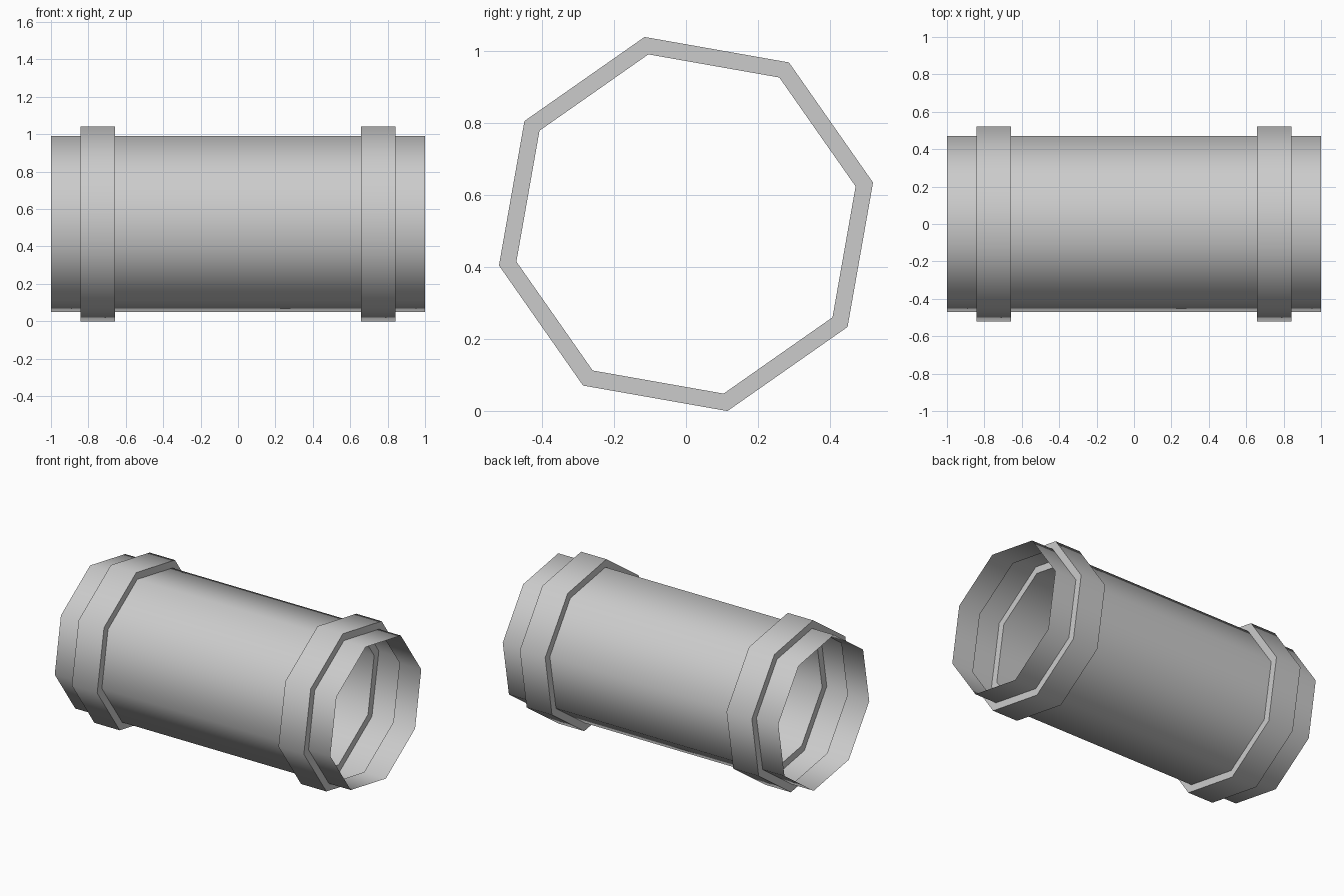
import bpy, bmesh, math

if "Cube" in bpy.data.objects:
    bpy.data.objects.remove(bpy.data.objects["Cube"])

SIDES = 8
TURN = math.radians(12.5)
CENTRE_Z = 0.52
PIPE_R, COLLAR_R = 0.483, 0.5326
END_X, COLLAR_OUT, COLLAR_IN = 1.0, 0.842, 0.658


def lathe_x(name, profile):
    """Sweep an open (x, radius) profile round the x axis as a single skin."""
    bm = bmesh.new()
    rings = []
    for x, r in profile:
        ring = []
        for i in range(SIDES):
            a = TURN + math.tau * i / SIDES
            ring.append(bm.verts.new((x, r * math.cos(a), CENTRE_Z + r * math.sin(a))))
        rings.append(ring)
    for a, b in zip(rings, rings[1:]):
        for i in range(SIDES):
            j = (i + 1) % SIDES
            bm.faces.new((a[i], a[j], b[j], b[i]))
    # Outward normals: the open skin is wound consistently, flip if needed
    bm.faces.ensure_lookup_table()
    bm.normal_update()
    f = bm.faces[0]
    c = f.calc_center_median()
    if f.normal.y * c.y + f.normal.z * (c.z - CENTRE_Z) < 0:
        bmesh.ops.reverse_faces(bm, faces=bm.faces[:])
    mesh = bpy.data.meshes.new(name)
    bm.to_mesh(mesh)
    bm.free()
    obj = bpy.data.objects.new(name, mesh)
    bpy.context.collection.objects.link(obj)
    bpy.ops.object.select_all(action='DESELECT')
    obj.select_set(True)
    bpy.context.view_layer.objects.active = obj
    bpy.ops.object.shade_smooth_by_angle(angle=math.radians(50))
    return obj


# Hollow pipe: end lip, raised collar, long body, mirrored in x
half = [(END_X, PIPE_R), (COLLAR_OUT, PIPE_R), (COLLAR_OUT, COLLAR_R),
        (COLLAR_IN, COLLAR_R), (COLLAR_IN, PIPE_R)]
left = [(-x, r) for x, r in half]
lathe_x("pipe_with_collars", left + half[::-1])
